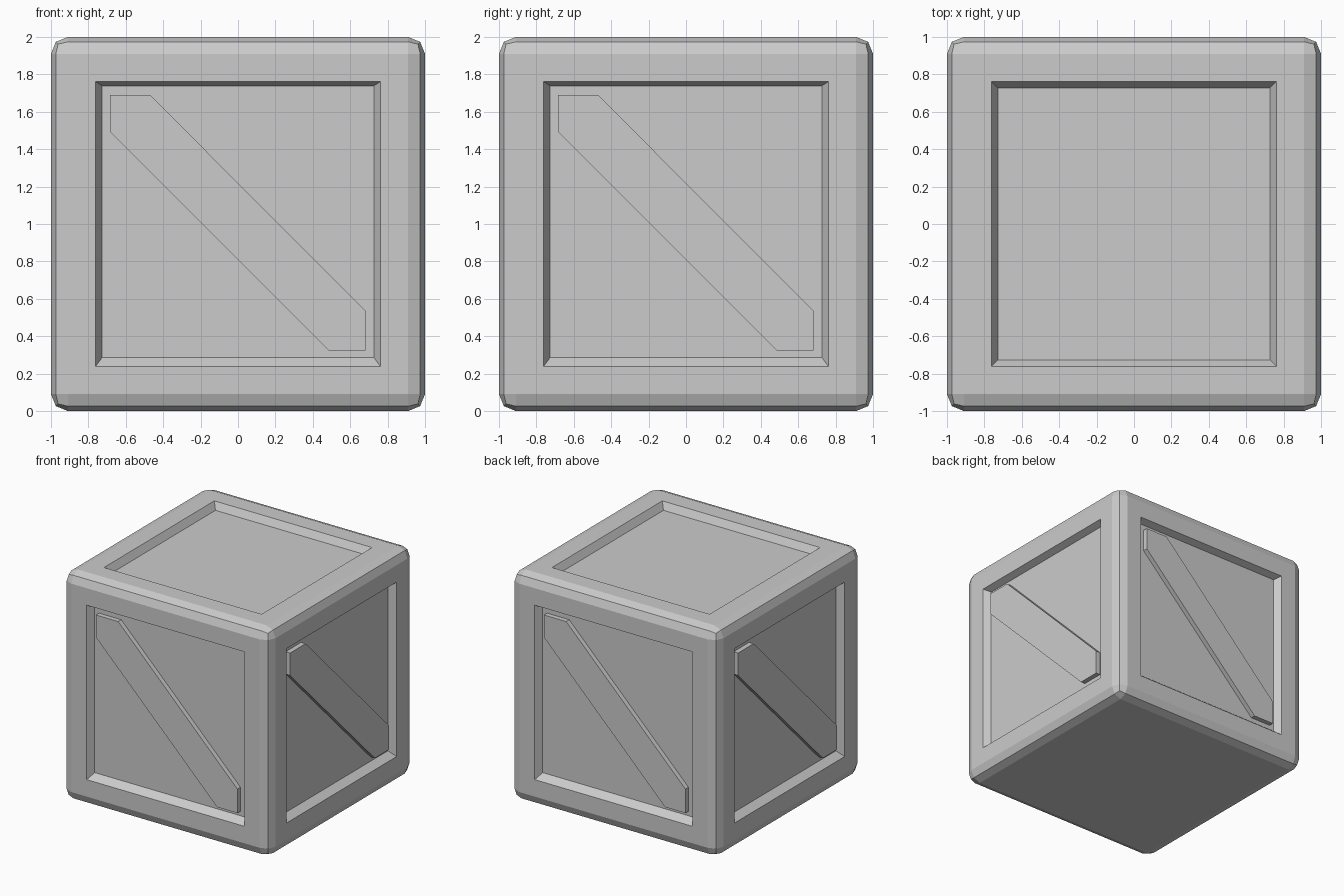
import bpy, bmesh
from math import pi
from mathutils import Matrix, Vector

if "Cube" in bpy.data.objects:
    bpy.data.objects.remove(bpy.data.objects["Cube"])

PANEL_DEPTH = 0.06
BRACE_DEPTH = 0.018


def add_object(name, bm):
    mesh = bpy.data.meshes.new(name)
    bm.normal_update()
    bm.to_mesh(mesh)
    bm.free()
    obj = bpy.data.objects.new(name, mesh)
    bpy.context.collection.objects.link(obj)
    return obj


# Crate body: chamfered cube with a recessed panel on every side but the bottom
bm = bmesh.new()
bmesh.ops.create_cube(bm, size=2, matrix=Matrix.Translation((0, 0, 1)))
bmesh.ops.bevel(bm, geom=bm.edges[:], offset=0.09, segments=2, profile=0.5,
                affect='EDGES')
bm.normal_update()
panels = [f for f in bm.faces if f.calc_area() > 1 and f.normal.z > -0.5]
bmesh.ops.inset_individual(bm, faces=panels, thickness=0.21)
bm.normal_update()
bmesh.ops.inset_individual(bm, faces=panels, thickness=0.05, depth=-PANEL_DEPTH)
bm.normal_update()

# Side panel floors sit slightly high within their openings
for f in panels:
    if abs(f.normal.z) < 0.5:
        for v in f.verts:
            v.co.z += 0.0125
add_object("crate_body", bm)

# Diagonal braces, one on each of the four sides
outline = [(-0.685, 1.69), (-0.685, 1.495), (0.485, 0.325),
           (0.682, 0.325), (0.682, 0.535), (-0.47, 1.69)]
for i, side in enumerate(("front", "right", "back", "left")):
    bm = bmesh.new()
    face = bm.faces.new([bm.verts.new((x, -1 + BRACE_DEPTH, z)) for x, z in outline])
    ext = bmesh.ops.extrude_face_region(bm, geom=[face], use_keep_orig=True)
    verts = [g for g in ext["geom"] if isinstance(g, bmesh.types.BMVert)]
    bmesh.ops.translate(bm, verts=verts, vec=Vector((0, PANEL_DEPTH - BRACE_DEPTH + 0.005, 0)))
    bmesh.ops.recalc_face_normals(bm, faces=bm.faces[:])
    bmesh.ops.rotate(bm, verts=bm.verts[:], cent=(0, 0, 0),
                     matrix=Matrix.Rotation(i * pi / 2, 3, 'Z'))
    add_object(side + "_brace", bm)
